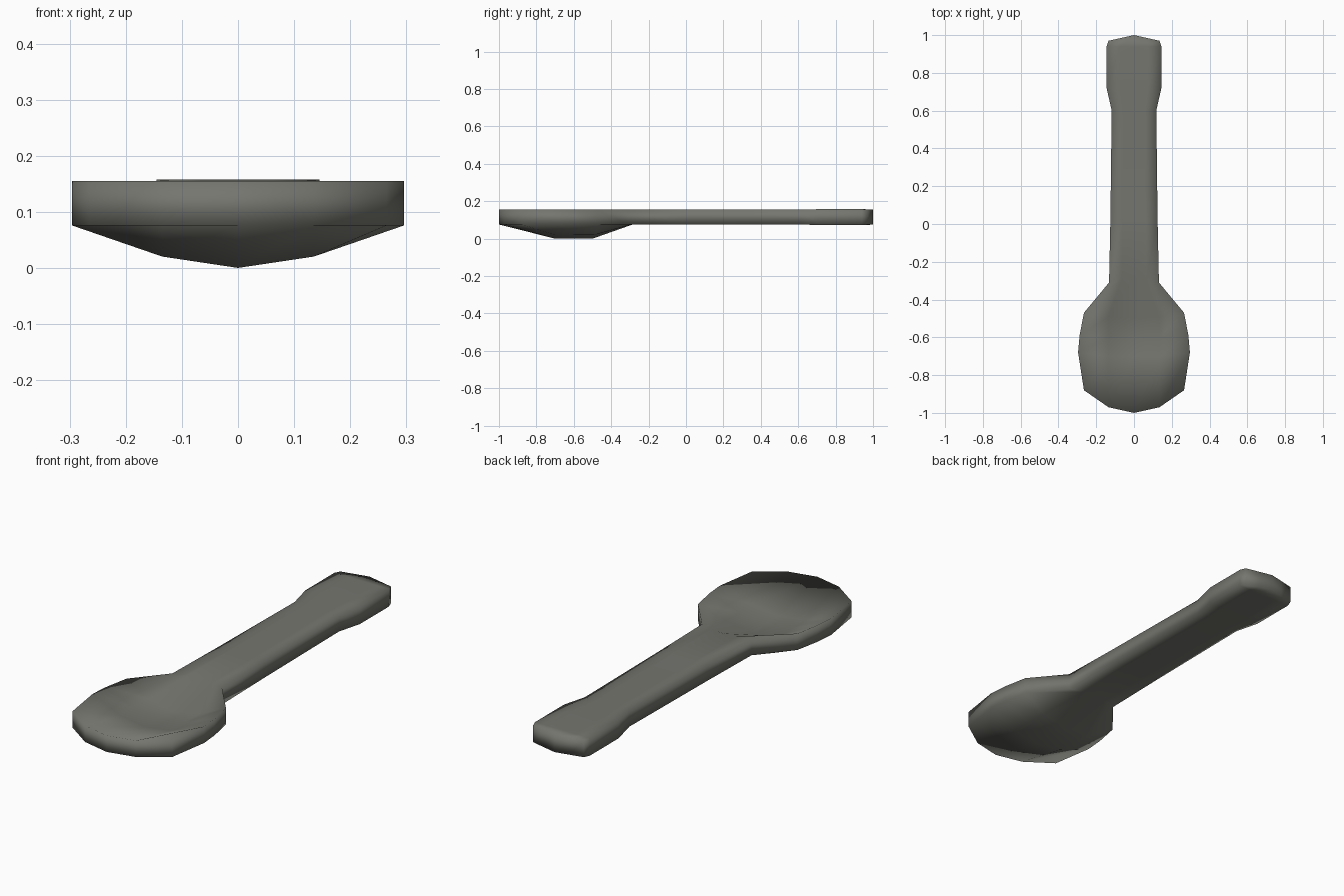
import bpy, bmesh

if "Cube" in bpy.data.objects:
    bpy.data.objects.remove(bpy.data.objects["Cube"])

metal = bpy.data.materials.new("dark warm grey")
metal.diffuse_color = (0.18, 0.18, 0.16, 1)
metal.use_nodes = True
metal.node_tree.nodes["Principled BSDF"].inputs["Base Color"].default_value = metal.diffuse_color

# Cross rows from bowl tip to handle end:
# centre y, mid x, mid y, edge x, edge y, bowl depth, mid depth, extra thickness
rows = [
    (-1.00, .135, -.97, .265, -.88, 0, 0, 0),
    (-.70, .135, -.70, .296, -.68, .075, .055, 0),
    (-.60, .135, -.60, .288, -.59, .075, .055, 0),
    (-.50, .135, -.49, .265, -.47, .075, .055, 0),
    (-.285, .065, -.29, .132, -.31, 0, 0, 0),
    (.02, .062, .02, .125, .02, 0, 0, 0),
    (.60, .059, .60, .118, .60, 0, 0, 0),
    (.72, .072, .72, .145, .72, 0, 0, .003),
    (.94, .072, .94, .145, .94, 0, 0, .003),
    (1.00, .068, .985, .135, .97, 0, 0, .001),
]

bm = bmesh.new()


def row_verts(row, top):
    yc, xm, ym, xe, ye, dc, dm, extra = row
    base = .155 + extra if top else .076 - extra
    pts = [(-xe, ye, 0), (-xm, ym, dm), (0, yc, dc), (xm, ym, dm), (xe, ye, 0)]
    return [bm.verts.new((x, y, max(0, base - d * (1 if top else 1.01)))) for x, y, d in pts]


# Closed ring per row: top left-to-right, then bottom right-to-left
rings = [row_verts(r, True) + row_verts(r, False)[::-1] for r in rows]
for a, b in zip(rings, rings[1:]):
    for i in range(10):
        j = (i + 1) % 10
        bm.faces.new((a[i], a[j], b[j], b[i]))

# End walls
for ring in (rings[0], rings[-1]):
    for i in range(4):
        bm.faces.new((ring[i], ring[i + 1], ring[8 - i], ring[9 - i]))

bmesh.ops.recalc_face_normals(bm, faces=bm.faces)
for f in bm.faces:
    f.smooth = True
mesh = bpy.data.meshes.new("spoon")
bm.to_mesh(mesh)
bm.free()
mesh.materials.append(metal)
spoon = bpy.data.objects.new("spoon", mesh)
bpy.context.collection.objects.link(spoon)
